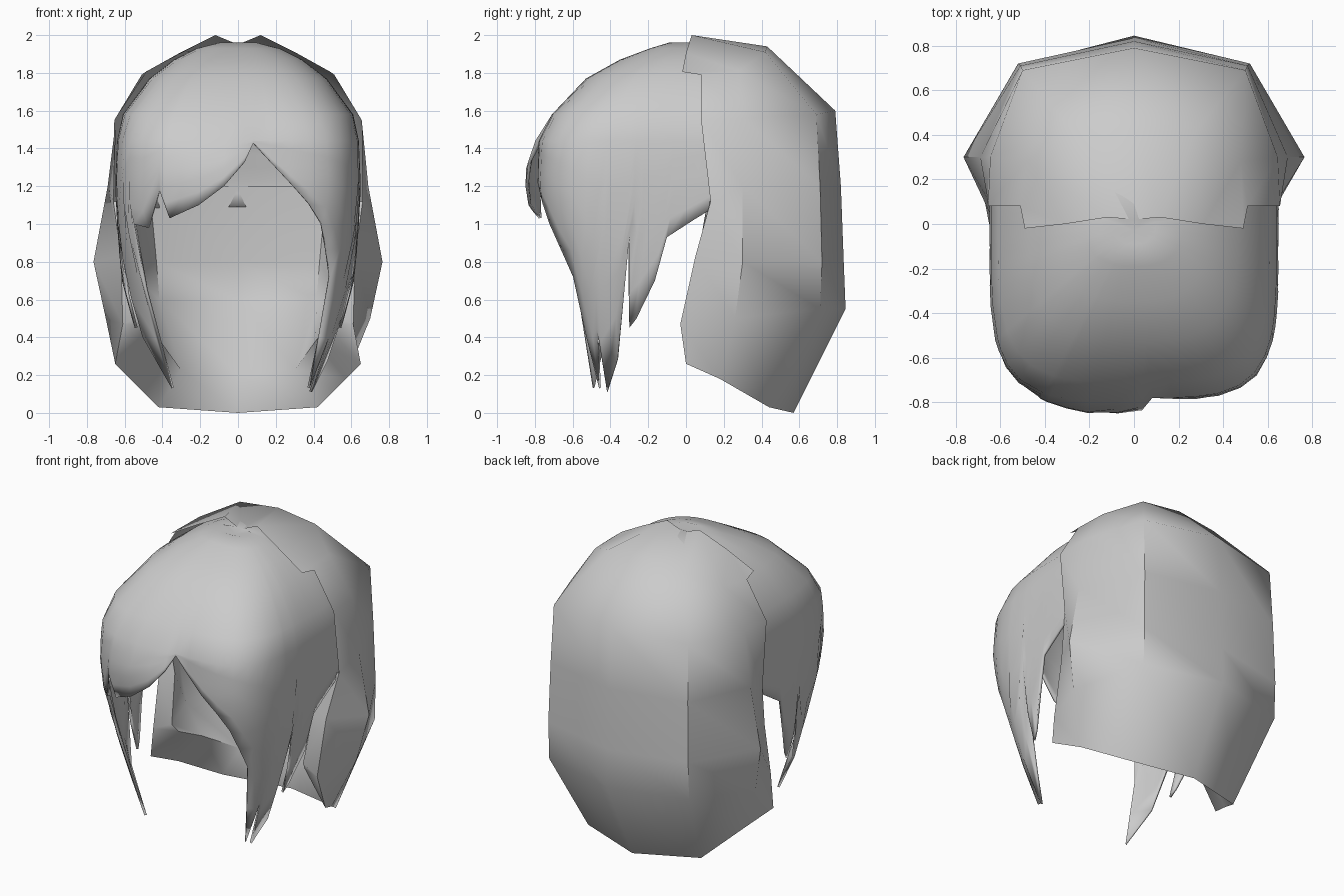
import bpy, bmesh, math

cube = bpy.data.objects.get("Cube")
if cube:
    bpy.data.objects.remove(cube, do_unlink=True)

hair = bpy.data.materials.new("hair_grey")
hair.use_nodes = True
GREY = (0.6, 0.6, 0.6, 1)
hair.diffuse_color = GREY
hair.node_tree.nodes["Principled BSDF"].inputs["Base Color"].default_value = GREY


def lerp(a, b, t):
    return a + (b - a) * t


def make_object(name, verts, faces, angle):
    mesh = bpy.data.meshes.new(name)
    bm = bmesh.new()
    points = [bm.verts.new(v) for v in verts]
    for face in faces:
        bm.faces.new([points[i] for i in face])
    bmesh.ops.recalc_face_normals(bm, faces=bm.faces)
    bm.to_mesh(mesh)
    bm.free()
    obj = bpy.data.objects.new(name, mesh)
    bpy.context.collection.objects.link(obj)
    mesh.materials.append(hair)
    bpy.ops.object.select_all(action='DESELECT')
    obj.select_set(True)
    bpy.context.view_layer.objects.active = obj
    bpy.ops.object.shade_smooth_by_angle(angle=math.radians(angle))
    return obj


# Head sections: height, half width, front depth, back depth
SECTIONS = [
    (1.96, .1, .09, .02), (1.93, .22, .19, .2), (1.87, .34, .35, .37),
    (1.77, .47, .53, .5), (1.58, .61, .71, .62), (1.44, .64, .78, .68),
    (1.2, .65, .79, .73), (1.0, .64, .76, .73), (.72, .62, .66, .7),
    (.4, .54, .59, .6), (.1, .42, .55, .5),
]


def section(z):
    for a, b in zip(SECTIONS, SECTIONS[1:]):
        if z >= b[0]:
            t = (a[0] - z) / (a[0] - b[0])
            return [lerp(p, q, t) for p, q in zip(a[1:], b[1:])]
    return SECTIONS[-1][1:]


def head_point(deg, z):
    """Point on the boxy head surface; locks sweep forward as they fall."""
    width, front, back = section(z)
    if 86 < deg < 128 and z < 1.5:
        front += min(.06, (1.5 - z) * .3) * min(1, (128 - deg) / 24)
    sweep = 15 * max(0, 1.1 - z)
    if -12 < deg < 192:
        deg += sweep if deg < 90 else -sweep
    c, s = math.cos(math.radians(deg)), math.sin(math.radians(deg))
    depth = front if s > 0 else back
    n = 4.4 - 3.5 * max(0, z - 1.4)
    if s < 0:
        n = min(n, 3)
    r = (abs(c / width) ** n + abs(s / depth) ** n) ** (-1 / n)
    return (r * c, -r * s, z)


# Hem of the cap: direction in degrees, height of the hair edge
HEM = [
    (-12, 1.08), (6.5, .93), (9, .7), (16, .5), (19, .45), (20, .62),
    (22.8, .92), (25, .28), (32, .11), (33.5, .45), (36, .13), (40, .4),
    (45, .72), (57, 1.0), (84, 1.43), (87.5, 1.33), (95, 1.2), (104, 1.1),
    (116, 1.03), (118, 1.18), (126, .98), (132, 1.0), (137, .65),
    (140, .13), (150, .4), (157, .92), (160, .62), (161, .45), (164, .5),
    (171, .7), (173.5, .93), (192, 1.08), (348, 1.1),
]
columns = []
for (a0, z0), (a1, z1) in zip(HEM, HEM[1:]):
    steps = max(1, round((a1 - a0) / 7))
    columns += [(lerp(a0, a1, i / steps), lerp(z0, z1, i / steps)) for i in range(steps)]

UPPER = [row[0] for row in SECTIONS[:6]]
LOWER = 5
verts, faces = [], []
for deg, hem in columns:
    heights = UPPER + [lerp(UPPER[-1], hem, (i + 1) / LOWER) for i in range(LOWER)]
    verts += [head_point(deg, z) for z in heights]
rows, count = len(UPPER) + LOWER, len(columns)
crown = len(verts)
verts.append((0, -.03, 1.94))
for j in range(count):
    a, b = j * rows, (j + 1) % count * rows
    faces.append((crown, a, b))
    faces += [(a + i, a + i + 1, b + i + 1, b + i) for i in range(rows - 1)]
cap = make_object("hair_cap_with_fringe", verts, faces, 60)
shell = cap.modifiers.new("thickness", 'SOLIDIFY')
shell.thickness = .015
shell.offset = -1

# Back hair: each row runs from the side edge round to the back centre;
# the first row is the front edge over the crown, dipping at the parting
BACK = [
    [(.49, -.02, 1.805), (.31, 0, 1.905), (.12, .03, 2), (0, .02, 1.95)],
    [(.51, .08, 1.79), (.48, .28, 1.81), (.28, .42, 1.91), (0, .43, 1.94)],
    [(.655, .08, 1.55), (.645, .3, 1.56), (.5, .69, 1.58), (0, .79, 1.6)],
    [(.66, .13, 1.12), (.69, .3, 1.2), (.51, .71, 1.2), (0, .82, 1.2)],
    [(.62, .05, .83), (.765, .3, .8), (.52, .72, .8), (0, .835, .8)],
    [(.61, -.03, .47), (.7, .26, .5), (.52, .71, .55), (0, .845, .55)],
    [(.65, 0, .26), (.57, .18, .18), (.42, .44, .03), (0, .57, 0)],
]


def scaled(row, sx, sy, dy, dz):
    return [(x * sx, y * sy + dy, z + dz) for x, y, z in row]


# Thick lip at the bottom, then a lining rising inside the shell
lip = scaled(BACK[6], .72, .95, .04, .2)
lining = [scaled(BACK[5], .8, .88, .02, .05),
          scaled(BACK[4], .83, .88, .02, 0),
          scaled(BACK[3], .92, .87, 0, 0)]
grid = [row + [(-x, y, z) for x, y, z in reversed(row[:-1])]
        for row in BACK + [lip] + lining]
wide = len(grid[0])
verts = [p for row in grid for p in row]
faces = []
for i in range(len(grid) - 1):
    for j in range(wide - 1):
        a = i * wide + j
        faces.append((a, a + 1, a + wide + 1, a + wide))

# Side rims joining the outer shell to its lining
for edge in (0, wide - 1):
    for ring in ((3, 4, 9, 10), (4, 5, 8, 9), (5, 6, 7, 8)):
        faces.append([k * wide + edge for k in ring])
make_object("back_hair", verts, faces, 50)
